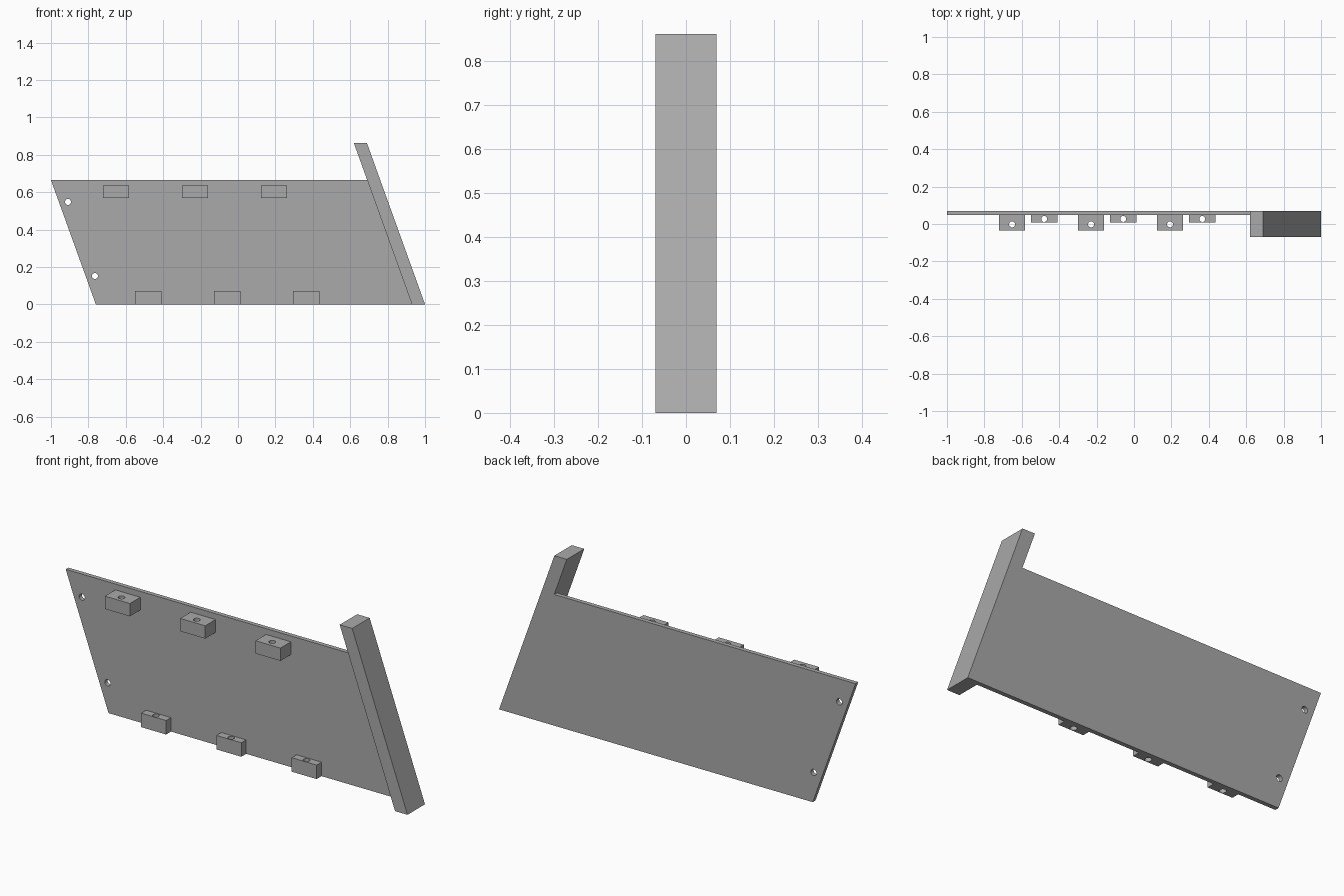
import bpy, bmesh, math
from mathutils import Vector

cube = bpy.data.objects.get("Cube")
if cube:
    bpy.data.objects.remove(cube, do_unlink=True)

# One plain grey for every part
grey = bpy.data.materials.new("plain grey")
grey.use_nodes = True
colour = (0.4, 0.4, 0.4, 1)
grey.diffuse_color = colour
grey.node_tree.nodes["Principled BSDF"].inputs["Base Color"].default_value = colour


def prism(name, outline, y0, y1):
    """Extrude an x-z outline from y0 (front) to y1 (back)."""
    bm = bmesh.new()
    face = bm.faces.new([bm.verts.new((x, y0, z)) for x, z in outline])
    extruded = bmesh.ops.extrude_face_region(bm, geom=[face])["geom"]
    moved = [v for v in extruded if isinstance(v, bmesh.types.BMVert)]
    bmesh.ops.translate(bm, verts=moved, vec=(0, y1 - y0, 0))
    bmesh.ops.recalc_face_normals(bm, faces=bm.faces)
    mesh = bpy.data.meshes.new(name)
    bm.to_mesh(mesh)
    bm.free()
    mesh.materials.append(grey)
    obj = bpy.data.objects.new(name, mesh)
    bpy.context.collection.objects.link(obj)
    return obj


def combine(obj, other, operation):
    """Apply a boolean with another object, then remove that object."""
    mod = obj.modifiers.new("combine", "BOOLEAN")
    mod.operation, mod.object, mod.solver = operation, other, "EXACT"
    bpy.context.view_layer.objects.active = obj
    bpy.ops.object.modifier_apply(modifier=mod.name)
    bpy.data.objects.remove(other, do_unlink=True)


def drill(obj, centre, axis, radius=0.016):
    """Cut a round hole right through the part."""
    bm = bmesh.new()
    bmesh.ops.create_cone(bm, cap_ends=True, segments=24, radius1=radius,
                          radius2=radius, depth=0.3)
    turn = Vector((0, 0, 1)).rotation_difference(Vector(axis)).to_matrix()
    bmesh.ops.rotate(bm, verts=bm.verts, matrix=turn)
    bmesh.ops.translate(bm, verts=bm.verts, vec=centre)
    mesh = bpy.data.meshes.new("drill")
    bm.to_mesh(mesh)
    bm.free()
    mesh.materials.append(grey)
    cutter = bpy.data.objects.new("drill", mesh)
    cutter.hide_render = True
    bpy.context.collection.objects.link(cutter)
    combine(obj, cutter, "DIFFERENCE")


BACK, SKIN = 0.07, 0.048      # back plane and front plane of the thin panel
HEIGHT, TOP = 0.665, 0.862    # panel height and end flange height
LEAN = 0.36                   # sideways lean per unit of height

# Slanted panel fused with the taller end flange
panel = prism("slanted_panel",
              [(-0.76, 0), (0.96, 0), (0.96 - LEAN * HEIGHT, HEIGHT), (-1, HEIGHT)],
              SKIN, BACK)
flange = prism("end_flange",
               [(0.93, 0), (1, 0), (1 - LEAN * TOP, TOP), (0.93 - LEAN * TOP, TOP)],
               -BACK, BACK)
combine(panel, flange, "UNION")
bm = bmesh.new()
bm.from_mesh(panel.data)
bmesh.ops.dissolve_limit(bm, angle_limit=math.radians(1),
                         verts=bm.verts, edges=bm.edges)
bm.to_mesh(panel.data)
bm.free()

# Two fixing holes along the free edge
for x, z in ((-0.909, 0.548), (-0.765, 0.152)):
    drill(panel, (x, BACK, z), (0, 1, 0))

# Two rows of drilled mounting blocks: start x, z range, front y, hole y
rows = {"upper_block": (-0.722, 0.57, 0.635, -0.035, -0.002),
        "lower_block": (-0.55, 0, 0.071, 0.009, 0.027)}
for name, (start, z0, z1, front, hole) in rows.items():
    for i in range(3):
        x0 = start + 0.4225 * i
        x1 = x0 + 0.14
        block = prism(f"{name}_{i + 1}",
                      [(x0, z0), (x1, z0), (x1, z1), (x0, z1)], front, SKIN)
        drill(block, ((x0 + x1) / 2, hole, (z0 + z1) / 2), (0, 0, 1))
